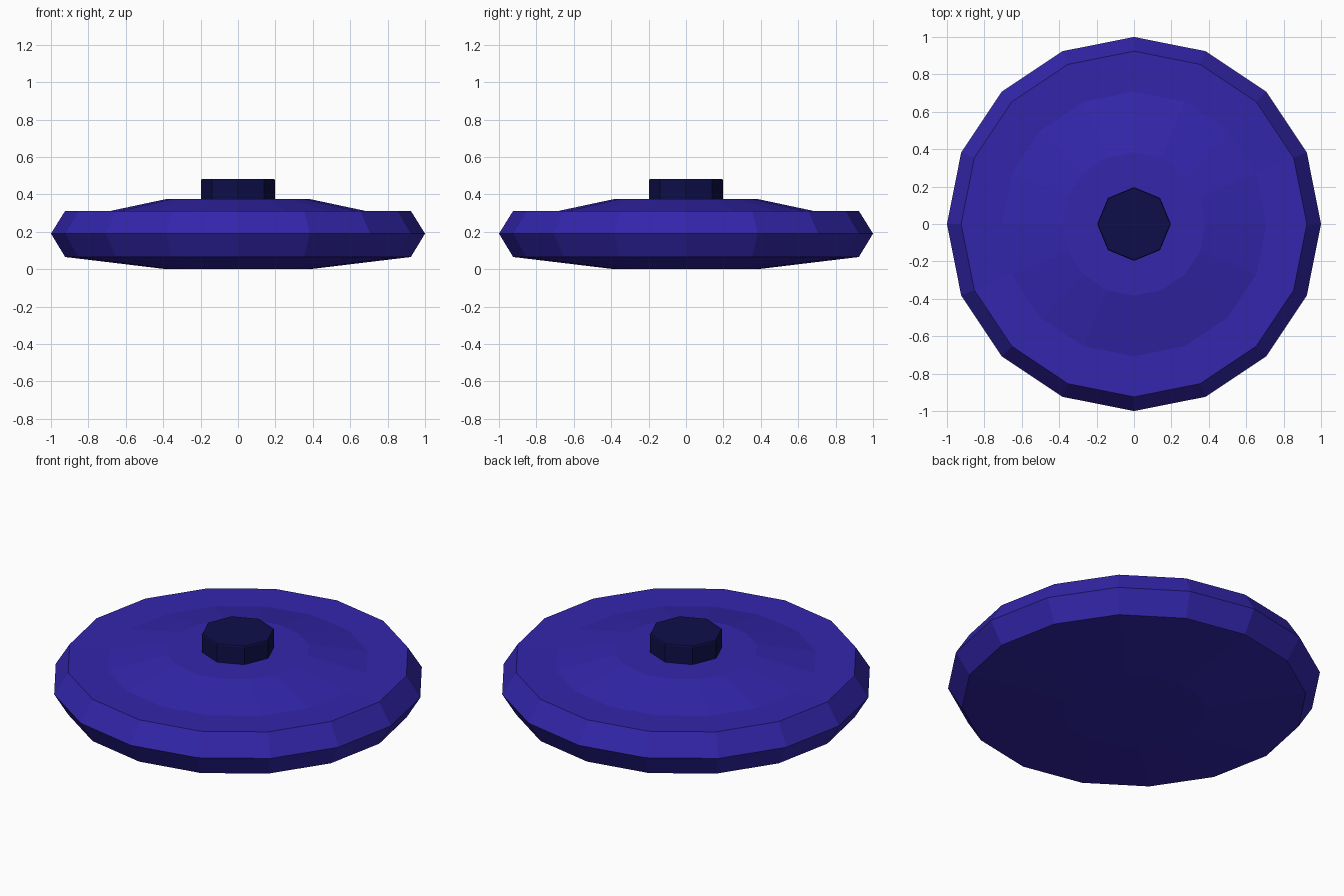
import bpy, bmesh, math

if "Cube" in bpy.data.objects:
    bpy.data.objects.remove(bpy.data.objects["Cube"])


def material(name, rgb):
    m = bpy.data.materials.new(name)
    m.diffuse_color = (*rgb, 1)
    m.use_nodes = True
    m.node_tree.nodes["Principled BSDF"].inputs["Base Color"].default_value = m.diffuse_color
    return m


def lathe(name, profile, sides, mat):
    """Turn (radius, height) points round z, capping both ends flat."""
    bm = bmesh.new()
    rings = []
    for r, z in profile:
        rings.append([bm.verts.new((r * math.cos(math.tau * i / sides),
                                    r * math.sin(math.tau * i / sides), z))
                      for i in range(sides)])
    for a, b in zip(rings, rings[1:]):
        for i in range(sides):
            j = (i + 1) % sides
            bm.faces.new((a[i], a[j], b[j], b[i]))
    bm.faces.new(rings[0][::-1])
    bm.faces.new(rings[-1])
    bmesh.ops.recalc_face_normals(bm, faces=bm.faces)
    mesh = bpy.data.meshes.new(name)
    bm.to_mesh(mesh)
    bm.free()
    mesh.materials.append(mat)
    ob = bpy.data.objects.new(name, mesh)
    bpy.context.collection.objects.link(ob)
    return ob


blue = material("indigo blue", (0.033, 0.019, 0.41))
navy = material("dark navy", (0.0045, 0.0045, 0.068))

# Faceted disc with bevelled rim, shallow top step and low dome
lathe("disc_body", [(0.383, 0.0), (0.924, 0.065), (1.0, 0.19), (0.924, 0.312),
                    (0.707, 0.306), (0.383, 0.375)], 16, blue)

# Octagonal button on top
lathe("top_knob", [(0.197, 0.36), (0.197, 0.476), (0.193, 0.482)], 8, navy)
